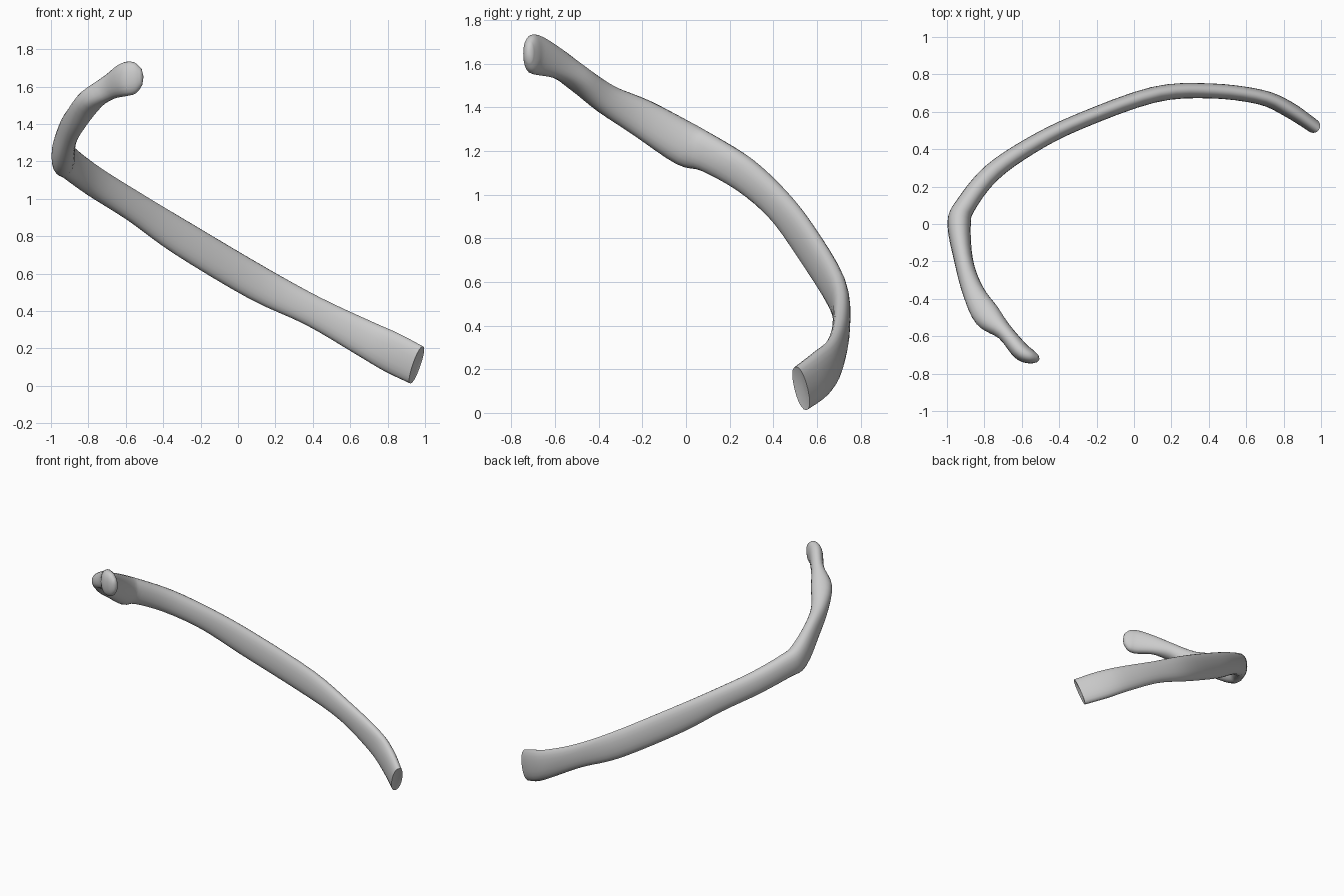
import bpy, bmesh, math
from mathutils import Vector

if "Cube" in bpy.data.objects:
    bpy.data.objects.remove(bpy.data.objects["Cube"])

# Stations from the flat front end to the head: x, y, z, height, thickness
STATIONS = [
    (0.955, 0.527, 0.112, 0.215, 0.075),
    (0.82, 0.617, 0.18, 0.22, 0.085),
    (0.67, 0.68, 0.258, 0.195, 0.08),
    (0.40, 0.712, 0.40, 0.165, 0.08),
    (0.10, 0.69, 0.552, 0.19, 0.085),
    (-0.30, 0.545, 0.79, 0.19, 0.085),
    (-0.55, 0.42, 0.955, 0.165, 0.09),
    (-0.765, 0.27, 1.09, 0.165, 0.10),
    (-0.90, 0.10, 1.19, 0.175, 0.11),
    (-0.935, 0.00, 1.23, 0.20, 0.125),
    (-0.91, -0.20, 1.35, 0.175, 0.10),
    (-0.86, -0.36, 1.435, 0.14, 0.115),
    (-0.785, -0.49, 1.53, 0.12, 0.145),
    (-0.69, -0.58, 1.595, 0.135, 0.09),
    (-0.605, -0.68, 1.638, 0.18, 0.095),
    (-0.55, -0.71, 1.648, 0.165, 0.075),
    (-0.515, -0.72, 1.65, 0.09, 0.04),
]
SIDES, STEPS = 20, 4


def spline(p, i, t):
    """Smooth interpolation of every station value."""
    a, b, c, d = (p[min(max(i + k, 0), len(p) - 1)] for k in (-1, 0, 1, 2))
    return [0.5 * (2 * q + (r - o) * t + (2 * o - 5 * q + 4 * r - s) * t * t
                   + (3 * q - o - 3 * r + s) * t ** 3)
            for o, q, r, s in zip(a, b, c, d)]


def spow(v, e):
    return math.copysign(abs(v) ** e, v)


rows = [spline(STATIONS, i, k / STEPS)
        for i in range(len(STATIONS) - 1) for k in range(STEPS)]
rows.append(list(STATIONS[-1]))
centres = [Vector(r[:3]) for r in rows]

# Rib shaft, tubercle and head as one flattened sweep
bm = bmesh.new()
rings = []
for i, (c, r) in enumerate(zip(centres, rows)):
    lo, hi = max(i - 2, 0), min(i + 2, len(rows) - 1)
    tangent = (centres[hi] - centres[lo]).normalized()
    side = tangent.cross(Vector((0, 0, 1))).normalized()
    up = side.cross(tangent)
    ring = []
    for k in range(SIDES):
        a = 2 * math.pi * k / SIDES
        ring.append(bm.verts.new(c + side * (spow(math.cos(a), 0.9) * r[4] / 2)
                                 + up * (spow(math.sin(a), 0.9) * r[3] / 2)))
    rings.append(ring)
for r0, r1 in zip(rings, rings[1:]):
    for k in range(SIDES):
        n = (k + 1) % SIDES
        bm.faces.new((r0[k], r0[n], r1[n], r1[k]))

# Slightly hollow front end and rounded head tip
for ring, depth in ((rings[0], Vector((-0.012, 0.006, 0.006))),
                    (rings[-1], Vector((0.01, -0.004, 0.002)))):
    mid = sum((v.co for v in ring), Vector()) / SIDES
    tip = bm.verts.new(mid + depth)
    for k in range(SIDES):
        bm.faces.new((ring[k], ring[(k + 1) % SIDES], tip))
bmesh.ops.recalc_face_normals(bm, faces=bm.faces)

mesh = bpy.data.meshes.new("rib_bone")
bm.to_mesh(mesh)
bm.free()
rib = bpy.data.objects.new("rib_bone", mesh)
bpy.context.collection.objects.link(rib)
bpy.context.view_layer.objects.active = rib
rib.select_set(True)
bpy.ops.object.shade_smooth_by_angle(angle=math.radians(40))
